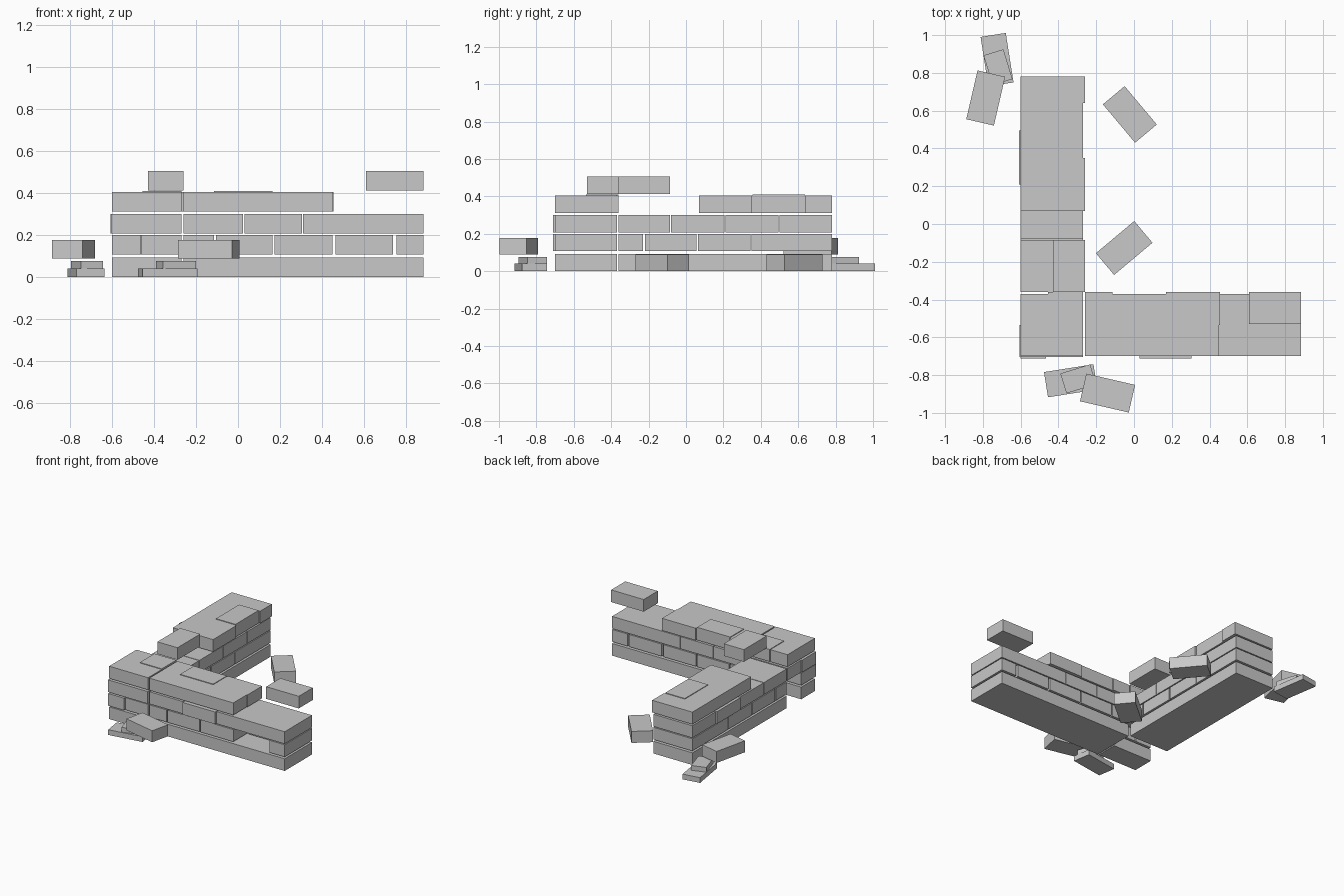
import bpy
from math import radians
from mathutils import Matrix, Vector

old = bpy.data.objects.get("Cube")
if old:
    bpy.data.objects.remove(old, do_unlink=True)

grey = bpy.data.materials.new("stone_grey")
grey.use_nodes = True
colour = (0.58, 0.58, 0.58, 1)
grey.diffuse_color = colour
grey.node_tree.nodes["Principled BSDF"].inputs["Base Color"].default_value = colour


def block(name, size, centre, angle=0):
    """Flat-faced block of the given size, turned about z."""
    bpy.ops.mesh.primitive_cube_add(size=1)
    ob = bpy.context.object
    ob.name = name
    turn = Matrix.Rotation(radians(angle), 4, 'Z')
    ob.data.transform(Matrix.Translation(Vector(centre)) @ turn @ Matrix.Diagonal((*size, 1)))
    ob.data.materials.append(grey)


COURSE_Z = [0, 0.107, 0.207, 0.311, 0.413]
HIGH = 0.093


def brick(name, course, x0, x1, y0, y1, lift=0):
    """Brick in a course, given by its plan limits."""
    z = COURSE_Z[course] + lift + HIGH / 2
    block(name, (x1 - x0, y1 - y0, HIGH), ((x0 + x1) / 2, (y0 + y1) / 2, z))


LEFT, INNER = -0.60, -0.27      # side wall faces
FRONT, BACK = -0.70, -0.37      # front wall faces
MID = (FRONT + BACK) / 2
END_X, END_Y = 0.885, 0.78
START_X, START_Y = -0.26, -0.36

# Corner column: lower courses keep only their front half
brick("corner_base", 0, LEFT, INNER, FRONT, MID)
brick("corner_half_brick", 1, LEFT, -0.465, FRONT - 0.012, MID)
brick("corner_second", 1, -0.46, INNER, FRONT, MID)
brick("corner_third", 2, LEFT, INNER, FRONT, BACK)
brick("corner_third_proud", 2, LEFT - 0.006, INNER, FRONT - 0.005, MID)
brick("corner_top", 3, LEFT, INNER, FRONT, BACK)
brick("corner_top_proud", 3, -0.455, INNER, MID, START_Y, 0.005)

# Front wall
brick("front_wall_base", 0, START_X, END_X, FRONT, BACK)
for x0, x1 in ((START_X, -0.115), (-0.105, 0.165), (0.175, 0.45)):
    brick("front_wall_second", 1, x0, x1, FRONT, BACK)
brick("front_wall_second_back", 1, 0.465, 0.74, MID, BACK)
brick("front_wall_second_end", 1, 0.755, END_X, FRONT, BACK)
for x0, x1, proud in ((START_X, 0.025, 0), (0.03, 0.305, 0.012), (0.31, END_X, 0)):
    brick("front_wall_third", 2, x0, x1, FRONT - proud, BACK)
brick("front_wall_top", 3, START_X, 0.45, FRONT, BACK)
brick("front_wall_top_proud_start", 3, START_X, -0.115, MID, START_Y)
brick("front_wall_top_raised", 3, -0.115, 0.165, MID, BACK, 0.005)
brick("front_wall_top_proud_end", 3, 0.17, 0.455, MID, START_Y)
brick("front_wall_loose_brick", 4, 0.61, END_X, -0.53, START_Y)

# Side wall
brick("side_wall_base", 0, LEFT, INNER, START_Y, END_Y)
for y0, y1 in ((START_Y, -0.23), (-0.22, 0.055), (0.065, 0.345), (0.35, END_Y)):
    brick("side_wall_second", 1, LEFT, INNER, y0, y1)
for y0, y1, proud in ((START_Y, -0.085, 0), (-0.08, 0.205, 0),
                      (0.21, 0.495, 0.008), (0.5, END_Y, 0)):
    brick("side_wall_third", 2, LEFT - proud, INNER, y0, y1)
brick("side_wall_top", 3, LEFT, INNER, 0.07, END_Y)
for y0, y1 in ((0.07, 0.35), (0.64, END_Y)):
    brick("side_wall_top_proud", 3, -0.435, START_X, y0, y1)
brick("side_wall_top_raised", 3, -0.435, INNER, 0.355, 0.635, 0.005)
brick("side_wall_loose_brick", 4, -0.43, START_X, START_Y, -0.085)

# Rubble piles: a thin slab, a chip and a tilted-off brick beside each wall
SLAB, CHIP, WHOLE = (0.265, 0.135, 0.04), (0.165, 0.11, 0.037), (0.265, 0.15, 0.088)
for pile, turn, spots in (
        ("front", 0, ((-0.335, -0.83), (-0.295, -0.82), (-0.14, -0.895))),
        ("side", 90, ((-0.725, 0.87), (-0.72, 0.83), (-0.785, 0.667)))):
    for part, size, angle, z, (x, y) in zip(
            ("slab", "chip", "brick"), (SLAB, CHIP, WHOLE), (9, 17, -13),
            (0.02, 0.058, 0.133), spots):
        block(f"{pile}_rubble_{part}", size, (x, y, z), turn + angle)

# Single bricks lying inside the corner
block("fallen_brick_back", WHOLE, (-0.022, 0.58, 0.046), -50)
block("fallen_brick_near", WHOLE, (-0.052, -0.127, 0.046), 40)
